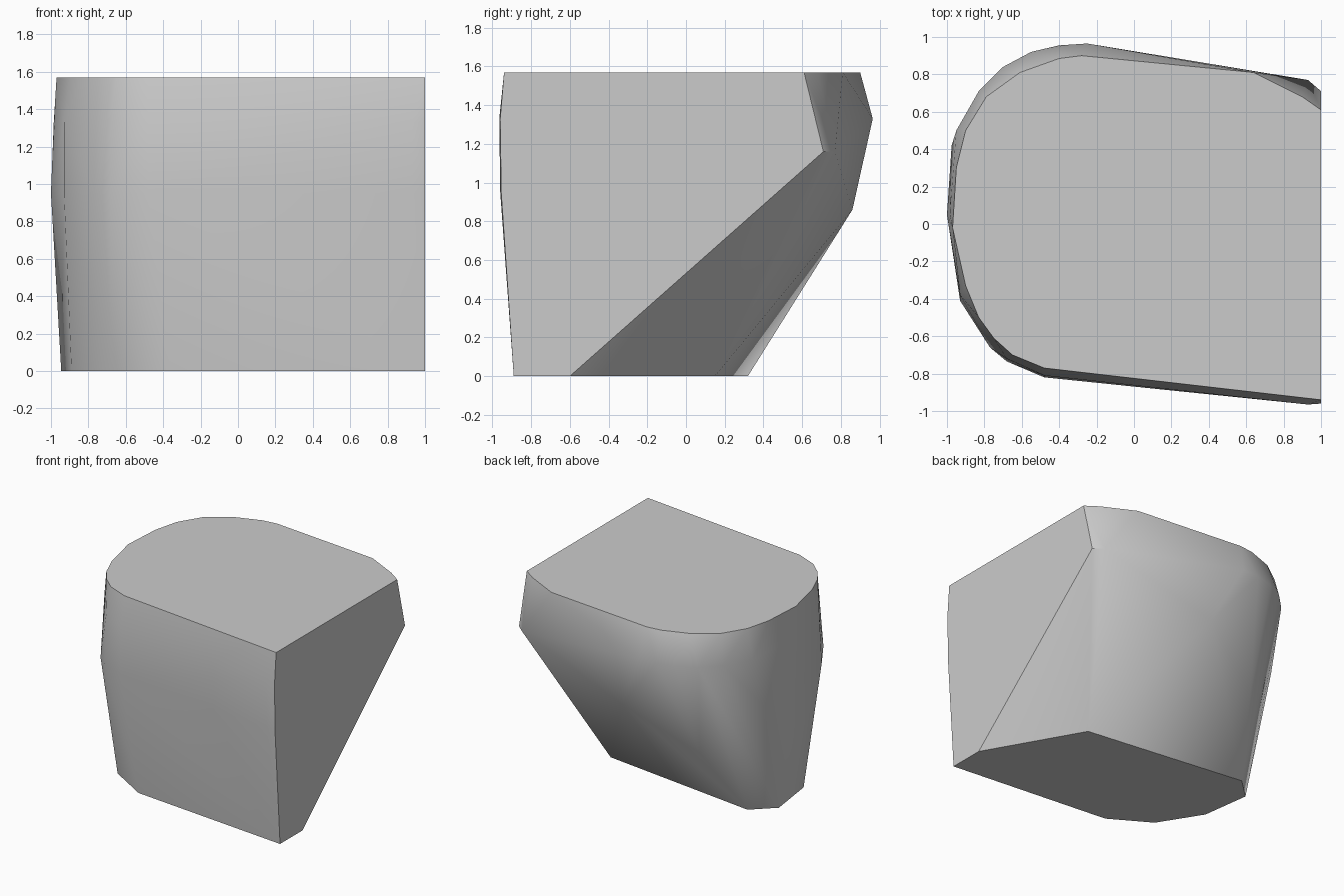
import bpy, bmesh, math

cube = bpy.data.objects.get("Cube")
if cube:
    bpy.data.objects.remove(cube, do_unlink=True)

# Stone colour
stone = bpy.data.materials.new("grey stone")
stone.use_nodes = True
grey = (0.6, 0.6, 0.6, 1)
stone.diffuse_color = grey
stone.node_tree.nodes["Principled BSDF"].inputs["Base Color"].default_value = grey

# Level outlines of the chunk: height -> (x, y) corners
rings = {
    0.0: [(1, -.89), (1, -.6), (.57, .15), (-.775, .32), (-.945, .16),
          (-.89, -.235), (-.68, -.57), (-.36, -.76)],
    0.95: [(1, -.955), (.93, -.96), (-.48, -.82), (-.68, -.735),
           (-.77, -.66), (-.93, -.41), (-1, .05), (-.975, .42)],
    1.33: [(1, -.96), (.93, -.965), (-.48, -.81), (-.68, -.72),
           (-.93, -.38), (-.985, .05), (-.95, .5), (-.83, .71),
           (-.7, .84), (-.55, .92), (-.4, .955), (-.25, .965)],
    1.57: [(1, -.94), (1, .61), (.9, .68), (.64, .81), (-.28, .9),
           (-.4, .885), (-.61, .81), (-.79, .68), (-.9, .5), (-.95, .3),
           (-.97, -.02), (-.9, -.33), (-.83, -.5), (-.75, -.61),
           (-.65, -.7), (-.48, -.77)],
}
# Corners of the broken, undercut back
back = [(1, .71, 1.16), (.93, .77, 1.16), (-.03, .86, .86), (-.58, .65, .53)]

bm = bmesh.new()
for z, ring in rings.items():
    for x, y in ring:
        bm.verts.new((x, y, z))
for corner in back:
    bm.verts.new(corner)

# Wrap the corners in a solid skin and merge the flat faces
hull = bmesh.ops.convex_hull(bm, input=bm.verts)
loose = {v for v in hull["geom_interior"] + hull["geom_unused"]
         if isinstance(v, bmesh.types.BMVert) and not v.link_faces}
bmesh.ops.delete(bm, geom=list(loose), context='VERTS')
bmesh.ops.dissolve_limit(bm, angle_limit=math.radians(1),
                         verts=bm.verts, edges=bm.edges)
bmesh.ops.recalc_face_normals(bm, faces=bm.faces)

mesh = bpy.data.meshes.new("stone_chunk")
bm.to_mesh(mesh)
bm.free()
mesh.materials.append(stone)
chunk = bpy.data.objects.new("stone_chunk", mesh)
bpy.context.collection.objects.link(chunk)

# Soft sides with crisp cut faces
bpy.ops.object.select_all(action='DESELECT')
chunk.select_set(True)
bpy.context.view_layer.objects.active = chunk
bpy.ops.object.shade_smooth_by_angle(angle=math.radians(40))
